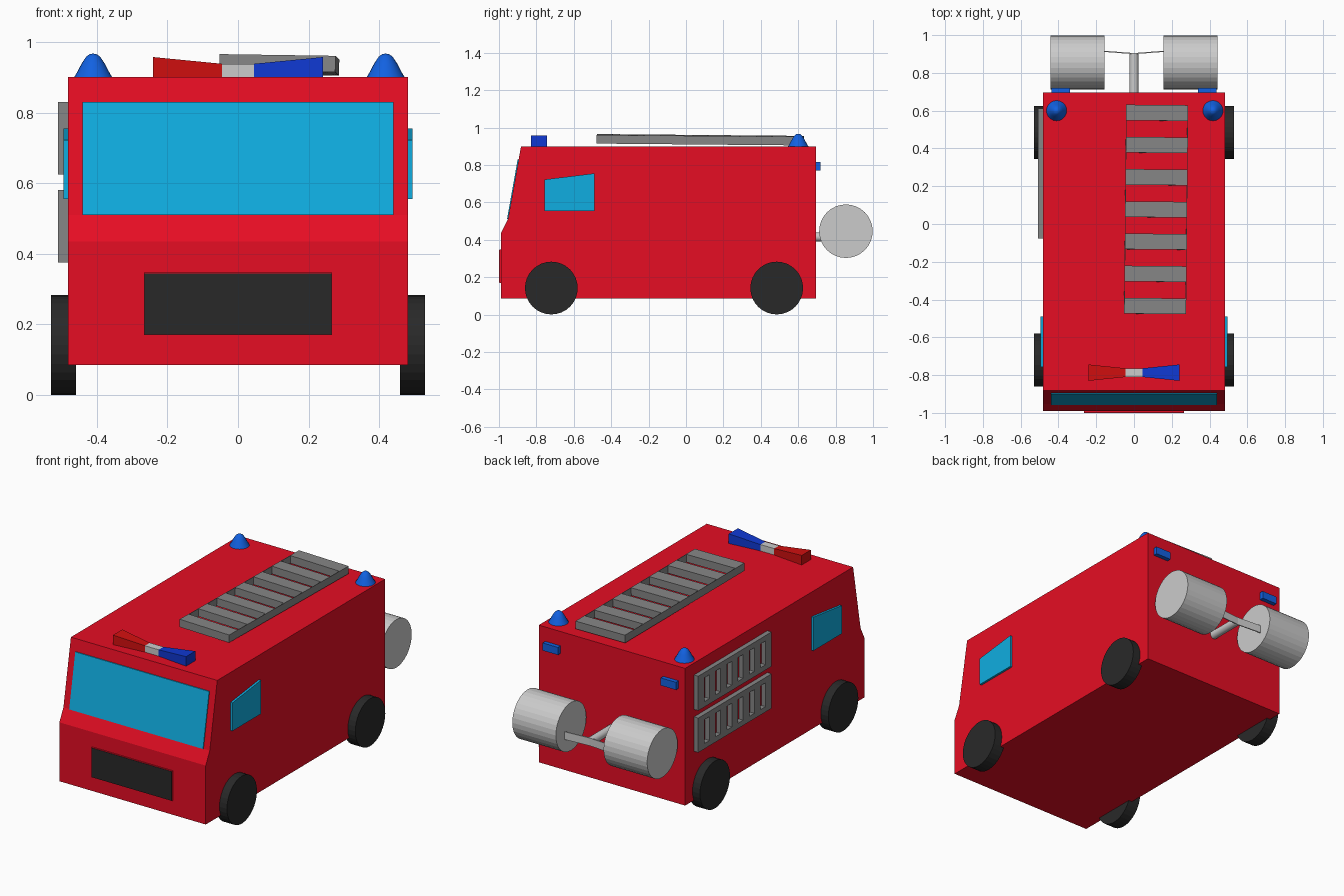
import bpy, bmesh, math
from mathutils import Matrix, Vector

if "Cube" in bpy.data.objects:
    bpy.data.objects.remove(bpy.data.objects["Cube"])


def material(name, r, g, b):
    m = bpy.data.materials.new(name)
    m.diffuse_color = (r, g, b, 1)
    m.use_nodes = True
    m.node_tree.nodes["Principled BSDF"].inputs["Base Color"].default_value = m.diffuse_color
    return m


RED = material("red_paint", 0.79, 0.004, 0.017)
GLASS = material("glass", 0.005, 0.42, 0.75)
BLACK = material("black", 0.022, 0.022, 0.022)
STEEL = material("ladder_grey", 0.24, 0.24, 0.24)
BLUE = material("beacon_blue", 0.006, 0.12, 0.75)
DEEP_BLUE = material("light_blue_bar", 0.005, 0.04, 0.65)
BAR_RED = material("light_red_bar", 0.65, 0.005, 0.005)
SILVER = material("silver", 0.55, 0.55, 0.55)


def finish(name, bm, mat, smooth=False):
    bmesh.ops.recalc_face_normals(bm, faces=bm.faces)
    me = bpy.data.meshes.new(name)
    bm.to_mesh(me)
    bm.free()
    me.materials.append(mat)
    ob = bpy.data.objects.new(name, me)
    bpy.context.collection.objects.link(ob)
    if smooth:
        bpy.ops.object.select_all(action='DESELECT')
        bpy.context.view_layer.objects.active = ob
        ob.select_set(True)
        bpy.ops.object.shade_smooth_by_angle(angle=math.radians(40))
    return ob


def add_box(bm, lo, hi):
    lo, hi = Vector(lo), Vector(hi)
    mat = Matrix.Translation((lo + hi) / 2) @ Matrix.Diagonal((*(hi - lo), 1))
    return bmesh.ops.create_cube(bm, size=1, matrix=mat)["verts"]


def box(name, lo, hi, mat):
    bm = bmesh.new()
    add_box(bm, lo, hi)
    return finish(name, bm, mat)


def prism(name, pts, axis, a, b, mat):
    """Extrude a 2D outline along x (points are y,z) or z (points are x,y)."""
    bm = bmesh.new()
    co = [(a, *p) if axis == 'x' else (*p, a) for p in pts]
    face = bm.faces.new([bm.verts.new(c) for c in co])
    new = bmesh.ops.extrude_face_region(bm, geom=[face])["geom"]
    step = (b - a, 0, 0) if axis == 'x' else (0, 0, b - a)
    bmesh.ops.translate(bm, vec=step, verts=[v for v in new if isinstance(v, bmesh.types.BMVert)])
    return finish(name, bm, mat)


def cylinder(name, start, end, r, mat, sides=32, smooth=False):
    bm = bmesh.new()
    start, end = Vector(start), Vector(end)
    d = end - start
    m = Matrix.Translation((start + end) / 2) @ d.to_track_quat('Z', 'Y').to_matrix().to_4x4()
    bmesh.ops.create_cone(bm, cap_ends=True, segments=sides, radius1=r, radius2=r,
                          depth=d.length, matrix=m)
    return finish(name, bm, mat, smooth)


# Body with sloped windscreen, and glass
prism("body", [(-0.99, 0.085), (-0.99, 0.435), (-0.952, 0.51), (-0.882, 0.9),
               (0.695, 0.9), (0.695, 0.085)], 'x', -0.481, 0.481, RED)
prism("windscreen", [(-0.957, 0.51), (-0.9, 0.83), (-0.88, 0.83), (-0.937, 0.51)],
      'x', -0.44, 0.44, GLASS)
side_glass = [(-0.757, 0.555), (-0.49, 0.555), (-0.49, 0.755), (-0.757, 0.722)]

# Grille on a raised red plate
box("grille_plate", (-0.266, -0.998, 0.17), (0.266, -0.985, 0.347), RED)
box("grille", (-0.264, -1.0, 0.172), (0.264, -0.997, 0.345), BLACK)

# Parts mirrored left and right
for s, side in ((-1, "left"), (1, "right")):
    prism("side_window_" + side, side_glass, 'x', s * 0.475, s * 0.494, GLASS)
    for y, end in ((-0.72, "front"), (0.485, "rear")):
        cylinder(f"wheel_{end}_{side}", (s * 0.458, y, 0.142), (s * 0.53, y, 0.142), 0.141, BLACK)
    box("rear_light_" + side, (s * 0.388 - 0.05, 0.69, 0.77), (s * 0.388 + 0.05, 0.72, 0.815), BLUE)
    cylinder("hose_reel_" + side, (s * 0.157, 0.855, 0.446), (s * 0.443, 0.855, 0.446), 0.143, SILVER)

    # Roof beacon: lathed bell shape
    bm = bmesh.new()
    prof = [(0.055, 0.898), (0.045, 0.915), (0.033, 0.938), (0.02, 0.958), (0.01, 0.965), (0, 0.967)]
    vs = [bm.verts.new((r, 0, z)) for r, z in prof]
    es = [bm.edges.new(p) for p in zip(vs, vs[1:])]
    bmesh.ops.spin(bm, geom=vs + es, axis=(0, 0, 1), cent=(0, 0, 0), steps=20, angle=2 * math.pi)
    bmesh.ops.remove_doubles(bm, verts=bm.verts, dist=1e-4)
    bmesh.ops.translate(bm, vec=(0.004 + s * 0.414, 0.6, 0), verts=bm.verts)
    finish("beacon_" + side, bm, BLUE, True)

    # Flared half of the front light bar
    bm = bmesh.new()
    for v in add_box(bm, (-0.24, -0.83, 0.899), (0.24, -0.744, 0.957)):
        if v.co.x * s < 0:
            v.co = (s * 0.045, -0.787 + math.copysign(0.023, v.co.y + 0.787), min(v.co.z, 0.938))
    finish("light_bar_" + side, bm, BAR_RED if s < 0 else DEEP_BLUE)

box("light_bar_centre", (-0.045, -0.81, 0.899), (0.045, -0.764, 0.938), SILVER)

# Reel mount: stem pipe and thin bent cross strip
cylinder("reel_stem", (0, 0.68, 0.415), (0, 0.905, 0.415), 0.024, SILVER, 16, True)
prism("reel_strip", [(-0.17, 0.918), (0, 0.905), (0.17, 0.918), (0.17, 0.912), (0, 0.899),
                     (-0.17, 0.912)], 'z', 0.392, 0.438, SILVER)


def ladder(name, length, width, depth, rail, rung, count, matrix):
    """Ladder along local y, width along x, depth along z."""
    bm = bmesh.new()
    h, w, d = length / 2, width / 2, depth / 2
    for s in (-1, 1):
        a, b = sorted((s * w, s * (w - rail)))
        add_box(bm, (a, -h, -d), (b, h, d))
    for i in range(count):
        y = -h + i * (length - rung) / (count - 1)
        add_box(bm, (-w + rail, y, -d), (w - rail, y + rung, d))
    bm.transform(matrix)
    finish(name, bm, STEEL)


# Roof ladder, slightly tilted as it lies
tilt = (Matrix.Rotation(-0.01, 4, 'Z') @ Matrix.Rotation(0.015, 4, 'Y')
        @ Matrix.Rotation(-0.009, 4, 'X'))
ladder("roof_ladder", 1.106, 0.328, 0.046, 0.003, 0.083, 7,
       Matrix.Translation((0.117, 0.077, 0.935)) @ tilt)

# Two ladders on the left side
for z, label in ((0.478, "lower"), (0.727, "upper")):
    ladder("side_ladder_" + label, 0.69, 0.205, 0.034, 0.032, 0.058, 7,
           Matrix.Translation((-0.492, 0.267, z)) @ Matrix.Rotation(math.pi / 2, 4, 'Y'))
